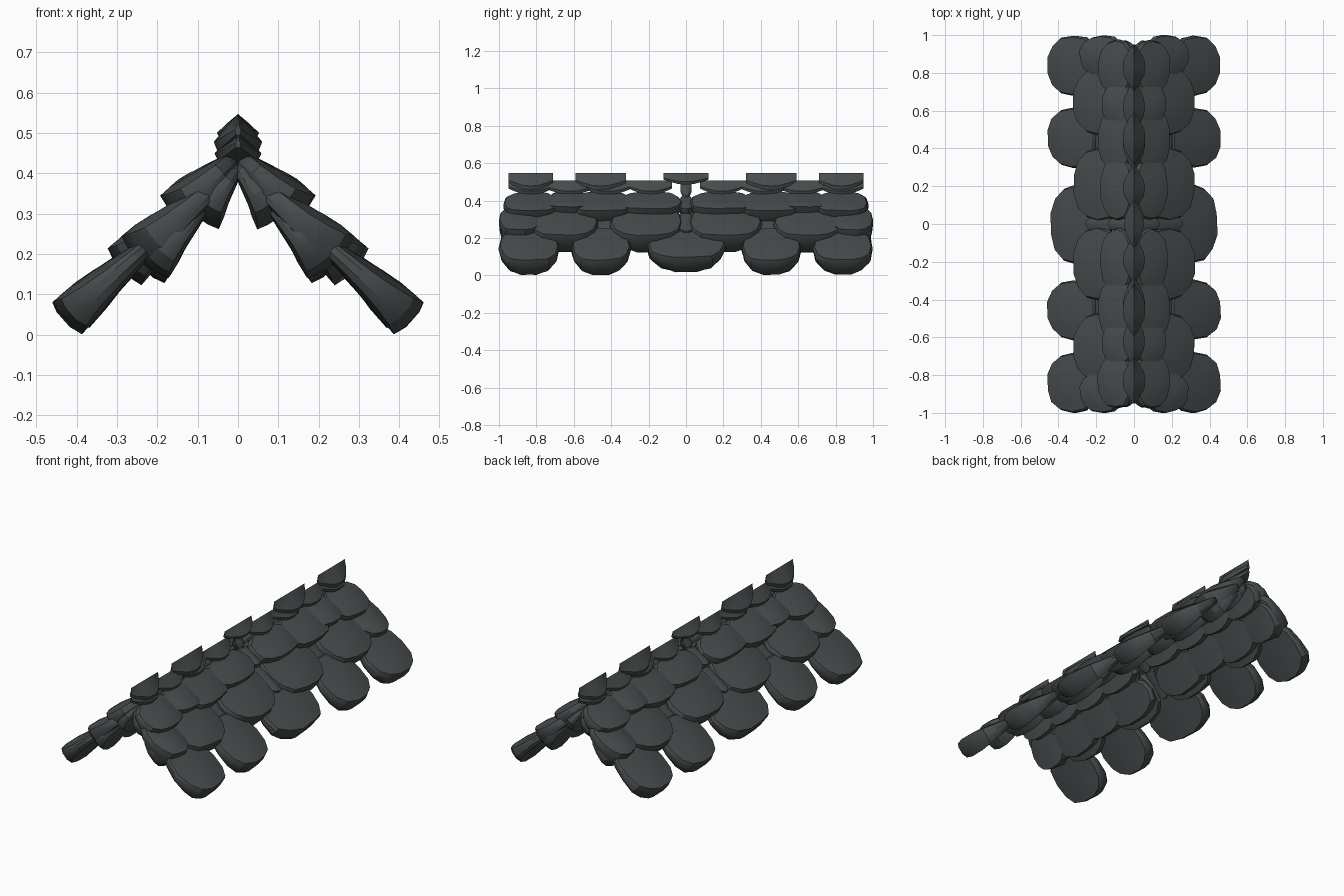
import bpy, bmesh, math, random
from mathutils import Vector

if "Cube" in bpy.data.objects:
    bpy.data.objects.remove(bpy.data.objects["Cube"])

random.seed(4)
slate = bpy.data.materials.new("dark slate")
slate.diffuse_color = (0.062, 0.072, 0.072, 1)
slate.use_nodes = True
slate.node_tree.nodes["Principled BSDF"].inputs["Base Color"].default_value = slate.diffuse_color


def finish(bm, name):
    bmesh.ops.recalc_face_normals(bm, faces=bm.faces)
    me = bpy.data.meshes.new(name)
    bm.to_mesh(me)
    bm.free()
    me.materials.append(slate)
    ob = bpy.data.objects.new(name, me)
    bpy.context.collection.objects.link(ob)
    bpy.ops.object.select_all(action='DESELECT')
    ob.select_set(True)
    bpy.context.view_layer.objects.active = ob
    bpy.ops.object.shade_smooth_by_angle(angle=math.radians(28))


def loft(bm, rings):
    """Bridge closed rings and cap both ends."""
    vs = [[bm.verts.new(p) for p in r] for r in rings]
    n = len(vs[0])
    for a, b in zip(vs, vs[1:]):
        for i in range(n):
            j = (i + 1) % n
            bm.faces.new((a[i], a[j], b[j], b[i]))
    bm.faces.new(vs[0])
    bm.faces.new(vs[-1])


def tile(name, side, y, width, start, end, thick=0.1):
    """Rounded stone shingle, thin at its top end and thick at its lip."""
    a, b = Vector((start[0], 0, start[1])), Vector((end[0], 0, end[1]))
    u = (b - a).normalized()
    nrm = Vector((-u.z, 0, u.x))
    half, mid = (b - a).length / 2, (a + b) / 2
    n = 14
    wob = [random.uniform(0.96, 1.03) for _ in range(n)]
    rings = []
    # scale of outline, height as a share of half thickness
    for s, h in ((0.5, -1), (0.93, -1), (1, -0.4), (1, 0.45), (0.95, 0.9), (0.6, 1.0), (0.25, 1.02)):
        ring = []
        for i in range(n):
            t = 2 * math.pi * (i + 0.5) / n
            c, d = math.cos(t), math.sin(t)
            cu = math.copysign(abs(c) ** 0.8, c) * s * wob[i]
            cv = math.copysign(abs(d) ** 0.85, d) * s * min(wob[i], 1) * 1.01
            k = thick / 2 * (0.68 + 0.37 * cu) * (1 - 0.35 * cv * cv)
            p = mid + u * half * cu + nrm * k * h
            ring.append((side * p.x, y + cv * width / 2, p.z))
        rings.append(ring)
    bm = bmesh.new()
    loft(bm, rings)
    finish(bm, name)


def ridge_cap(name, y, length, top, bottom, w):
    """Boat-shaped cap with a keel on top, pointed at both ends."""
    bm = bmesh.new()
    rings = []
    for f in (-1, -0.75, -0.35, 0, 0.35, 0.75, 1):
        k = max(0.12, 1 - abs(f) ** 2.2)
        h = top - bottom
        lo = bottom + 0.5 * h * (1 - k)
        profile = ((0, top), (0.5 * w * k, top - 0.35 * h), (w * k, lo + 0.25 * (top - lo)),
                   (0.85 * w * k, lo), (-0.85 * w * k, lo),
                   (-w * k, lo + 0.25 * (top - lo)), (-0.5 * w * k, top - 0.35 * h))
        rings.append([(x, y + f * length / 2, z) for x, z in profile])
    loft(bm, rings)
    finish(bm, name)


# Rows: name, upper end (x, z), lip (x, z), thickness, [(y, width, lip pull-back)]
ROWS = [
    ("eave_tile", (0.195, 0.245), (0.433, 0.036), 0.114,
     [(0.84, 0.32, 0), (0.455, 0.32, 0), (0, 0.42, 0.08)]),
    ("middle_tile", (0.06, 0.365), (0.29, 0.165), 0.13,
     [(0.89, 0.22, 0.15), (0.65, 0.36, 0), (0.21, 0.39, 0)]),
    ("upper_tile", (0.005, 0.44), (0.158, 0.3), 0.125,
     [(0.83, 0.29, 0), (0.63, 0.24, 0.15), (0.45, 0.34, 0), (0.19, 0.34, 0.08)]),
    # inner layers that close the gaps and thicken the underside
    ("middle_backing", (0.08, 0.325), (0.225, 0.155), 0.10,
     [(0.88, 0.23, 0.05), (0.66, 0.32, 0), (0.44, 0.30, 0.08), (0.21, 0.36, 0)]),
    ("upper_backing", (0.0, 0.42), (0.092, 0.285), 0.10,
     [(0.84, 0.26, 0), (0.63, 0.26, 0), (0.42, 0.28, 0), (0.19, 0.30, 0)]),
]
for name, start, end, thick, spots in ROWS:
    for y0, width, pull in spots:
        lip = [e + (s - e) * pull for s, e in zip(start, end)]
        for side in (1, -1):
            for y in ((y0, -y0) if y0 else (0,)):
                tile(name, side, y, width, start, lip, thick)

# Narrow slivers filling the middle seam
for side in (1, -1):
    tile("seam_sliver", side, 0, 0.09, (0.10, 0.33), (0.24, 0.21), 0.07)
    tile("seam_sliver", side, 0, 0.08, (0.01, 0.42), (0.12, 0.33), 0.07)

# Ridge: lower saddle stones, then raised caps
for y0, ln in ((0.83, 0.24), (0.62, 0.26), (0.42, 0.26), (0.19, 0.23)):
    for s in (1, -1):
        ridge_cap("ridge_saddle", s * y0, ln, 0.508, 0.43, 0.058)
for y0, ln in ((0.83, 0.24), (0.455, 0.27)):
    for s in (1, -1):
        ridge_cap("ridge_cap", s * y0, ln, 0.547, 0.455, 0.06)
ridge_cap("ridge_cap_centre", 0, 0.24, 0.547, 0.485, 0.052)
ridge_cap("centre_post", 0, 0.06, 0.51, 0.40, 0.035)
